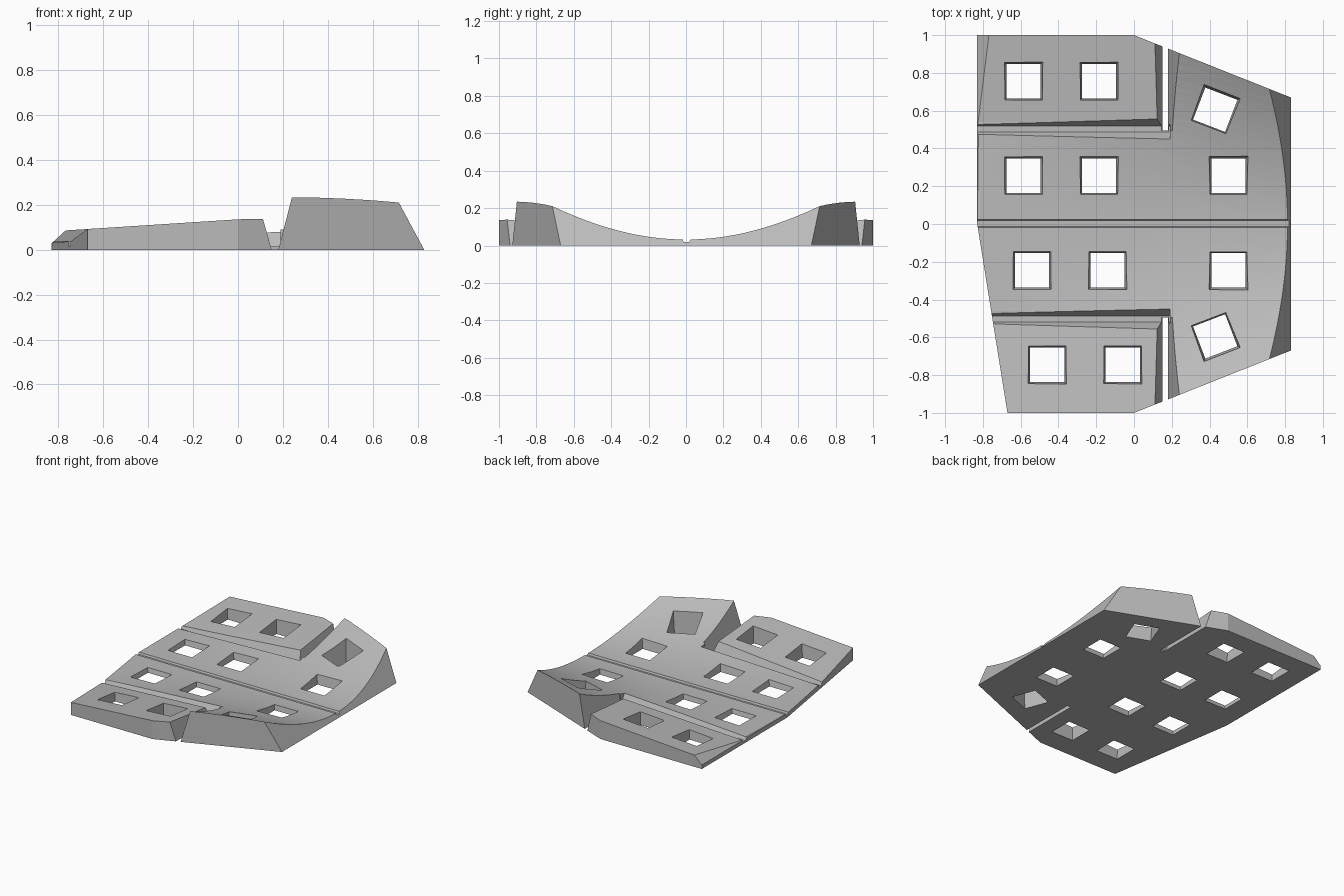
import bpy, bmesh
from math import radians
from mathutils import Matrix, Vector

if "Cube" in bpy.data.objects:
    bpy.data.objects.remove(bpy.data.objects["Cube"], do_unlink=True)

GREY = (0.5, 0.5, 0.5, 1)
mat = bpy.data.materials.new("plain grey")
mat.use_nodes = True
mat.diffuse_color = GREY
mat.node_tree.nodes["Principled BSDF"].inputs["Base Color"].default_value = GREY


def height(x, y):
    """Dished top surface; the outer left-hand panels flatten into a ramp."""
    y, a = abs(y), 0.247 + 0.215 * (x - 0.24)
    if x < 0.165 and y > 0.5:
        return 0.03 + a * 0.3 + 0.105 * (y - 0.55)
    return 0.032 + a * y * y


def make_object(name, bm):
    bmesh.ops.recalc_face_normals(bm, faces=bm.faces[:])
    mesh = bpy.data.meshes.new(name)
    bm.to_mesh(mesh)
    bm.free()
    obj = bpy.data.objects.new(name, mesh)
    bpy.context.collection.objects.link(obj)
    return obj


def loft(name, ring_a, ring_b):
    """Closed solid between two matching rings of points."""
    bm = bmesh.new()
    a = [bm.verts.new(p) for p in ring_a]
    b = [bm.verts.new(p) for p in ring_b]
    bm.faces.new(a)
    bm.faces.new(b)
    for i in range(len(a)):
        j = (i + 1) % len(a)
        bm.faces.new((a[i], a[j], b[j], b[i]))
    return make_object(name, bm)


def along_y(name, profile, y0, y1):
    return loft(name, [(x, y0, z) for x, z in profile], [(x, y1, z) for x, z in profile])


def along_x(name, profile, x0, x1):
    return loft(name, [(x0, y, z) for y, z in profile], [(x1, y, z) for y, z in profile])


def boolean(target, tool, operation="DIFFERENCE"):
    mod = target.modifiers.new("cut", "BOOLEAN")
    mod.operation, mod.solver, mod.object = operation, "EXACT", tool
    graph = bpy.context.evaluated_depsgraph_get()
    mesh = bpy.data.meshes.new_from_object(target.evaluated_get(graph))
    target.modifiers.clear()
    target.data = mesh
    bpy.data.objects.remove(tool, do_unlink=True)


# Dished block: a height grid pulled down to a flat base
xs = [-0.9 + 0.106 * i for i in range(11)] + [0.17 + 0.146 * i for i in range(6)]
ys = [-1.1 + 0.04 * i for i in range(56)]
bm = bmesh.new()
grid = [[bm.verts.new((x, y, height(x, y))) for y in ys] for x in xs]
for c0, c1 in zip(grid, grid[1:]):
    for i in range(len(ys) - 1):
        bm.faces.new((c0[i], c1[i], c1[i + 1], c0[i + 1]))
bmesh.ops.triangulate(bm, faces=bm.faces[:])
rim = [e for e in bm.edges if e.is_boundary]
skirt = bmesh.ops.extrude_edge_only(bm, edges=rim)["geom"]
for v in [g for g in skirt if isinstance(g, bmesh.types.BMVert)]:
    v.co.z = 0
bmesh.ops.holes_fill(bm, edges=[e for e in bm.edges if e.is_boundary], sides=0)
panel = make_object("dished_panel", bm)

# Outline trim
outline = [(-0.83, 1), (0, 1), (0.83, 0.67), (0.83, -0.67), (0, -1), (-0.67, -1), (-0.83, 0)]
boolean(panel, loft("outline", [(x, y, -0.1) for x, y in outline],
                    [(x, y, 0.6) for x, y in outline]), "INTERSECT")

# Sloped right edge and bevelled back-left edge
boolean(panel, along_y("edge_slope", [(0.83, 0), (0.615, 0.4), (1, 0.4), (1, 0)], -1.2, 1.2))
boolean(panel, along_y("edge_bevel", [(-0.885, -0.02), (-0.61, 0.23), (-1, 0.23), (-1, -0.02)], 0, 1.2))

# Grooves across the panel and slots beside the outer panels
boolean(panel, along_x("middle_groove", [(-0.012, 0.018), (0.018, 0.018), (0.034, 0.06), (-0.028, 0.06)], -1, 1))
for s in (1, -1):
    groove = [(0.487, 0.015), (0.518, 0.015), (0.613, 0.22), (0.37, 0.22)]
    boolean(panel, along_x("side_groove", [(s * y, z) for y, z in groove], -1, 0.19))
    slot = [(0.154, -0.014), (0.176, -0.014), (0.255, 0.29), (0.068, 0.29)]
    boolean(panel, along_y("slot", slot, s * 0.495, s * 1.2))

# Tapered square holes: x, y, turn in degrees
holes = [(-0.585, 0.755, 0), (-0.185, 0.755, 0), (-0.585, 0.255, 0), (-0.185, 0.255, 0),
         (0.5, 0.255, 0), (-0.54, -0.245, 0), (-0.14, -0.245, 0), (0.5, -0.245, 0),
         (-0.46, -0.745, 0), (-0.06, -0.745, 0), (0.43, 0.605, -21), (0.43, -0.595, 21)]
square = [(-1, -1), (1, -1), (1, 1), (-1, 1)]
for x, y, turn in holes:
    place = Matrix.Translation((x, y, 0)) @ Matrix.Rotation(radians(turn), 4, "Z")
    top = height(x, y)

    def ring(z):
        half = 0.091 + 0.009 * z / top
        return [place @ Vector((u * half, v * half, z)) for u, v in square]
    boolean(panel, loft("hole", ring(-top * 0.5), ring(top * 2)))

panel.data.materials.clear()
panel.data.materials.append(mat)
for face in panel.data.polygons:
    face.material_index = 0
    face.use_smooth = False
